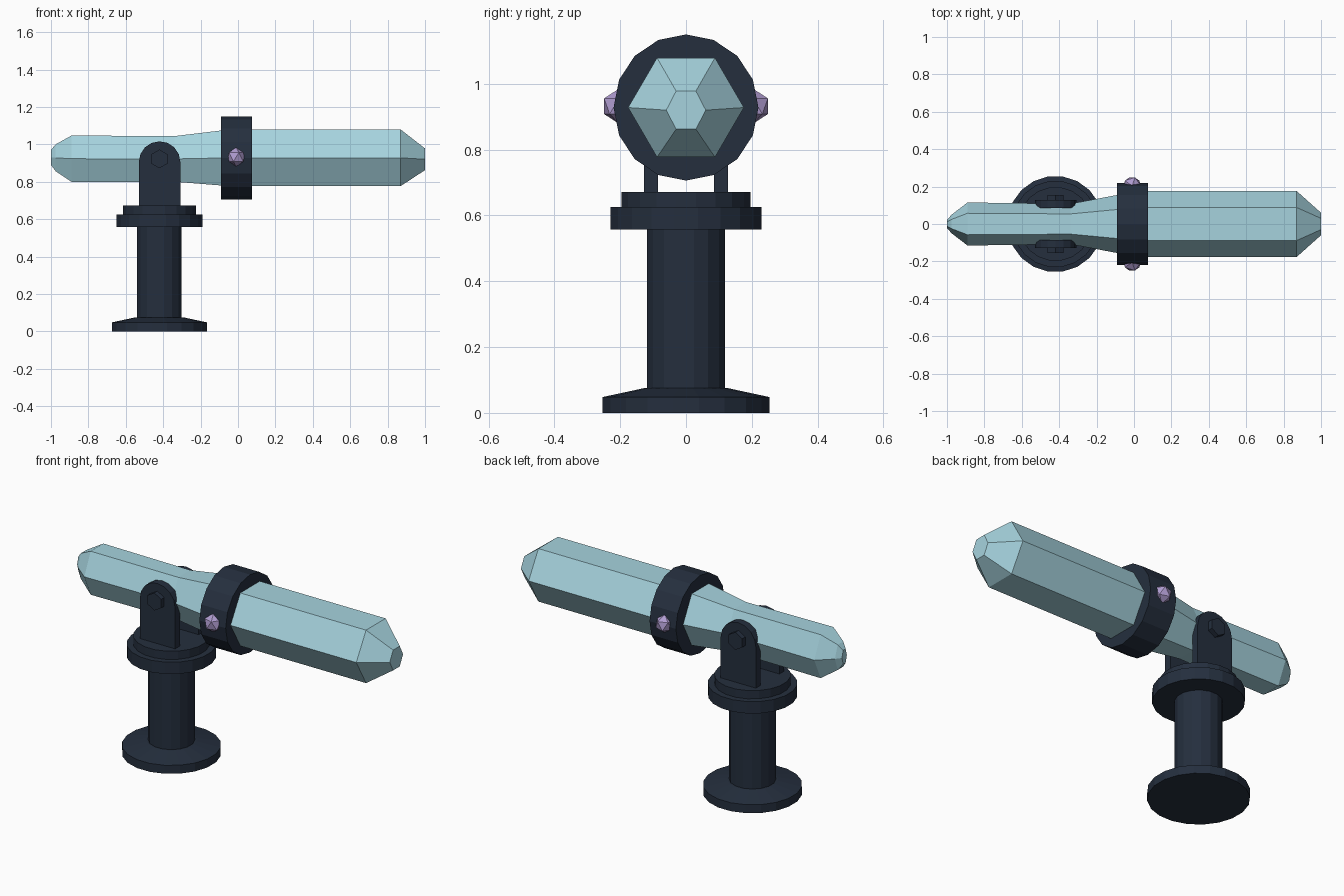
import bpy, bmesh, math
from mathutils import Matrix

if "Cube" in bpy.data.objects:
    bpy.data.objects.remove(bpy.data.objects["Cube"])


def material(name, rgb):
    m = bpy.data.materials.new(name)
    m.diffuse_color = (*rgb, 1)
    m.use_nodes = True
    m.node_tree.nodes["Principled BSDF"].inputs["Base Color"].default_value = m.diffuse_color
    return m


CRYSTAL = material("pale blue crystal", (0.38, 0.65, 0.73))
NAVY = material("dark navy metal", (0.018, 0.028, 0.048))
LILAC = material("lilac gem", (0.43, 0.33, 0.63))


def finish(name, bm, mat):
    bmesh.ops.recalc_face_normals(bm, faces=bm.faces)
    me = bpy.data.meshes.new(name)
    bm.to_mesh(me)
    bm.free()
    me.materials.append(mat)
    ob = bpy.data.objects.new(name, me)
    bpy.context.collection.objects.link(ob)
    return ob


def loft(name, loops, mat):
    """Skin a list of equal-length point loops and cap both ends."""
    bm = bmesh.new()
    rows = [[bm.verts.new(p) for p in loop] for loop in loops]
    n = len(rows[0])
    for a, b in zip(rows, rows[1:]):
        for i in range(n):
            j = (i + 1) % n
            bm.faces.new((a[i], a[j], b[j], b[i]))
    bm.faces.new(rows[0])
    bm.faces.new(rows[-1])
    return finish(name, bm, mat)


def turned(name, profile, sides, mat, x=-0.42):
    """Upright turned part from (radius, z) pairs."""
    angles = [2 * math.pi * (i + 0.5) / sides for i in range(sides)]
    return loft(name, [[(x + r * math.cos(a), r * math.sin(a), z) for a in angles]
                       for r, z in profile], mat)


# Crystal barrel: hexagonal sections (x, half width, half height, centre z)
sections = [(-1.0, 0.022, 0.04, 0.93), (-0.975, 0.05, 0.072, 0.928),
            (-0.89, 0.115, 0.124, 0.923), (-0.34, 0.108, 0.122, 0.922),
            (-0.09, 0.155, 0.147, 0.927), (0.08, 0.176, 0.151, 0.928),
            (0.87, 0.176, 0.151, 0.928), (1.0, 0.06, 0.058, 0.92)]
hexagon = [(math.cos(math.pi * i / 3), math.sin(math.pi * i / 3) / math.sin(math.pi / 3))
           for i in range(6)]
loft("crystal_barrel", [[(x, w * c, z + h * s) for c, s in hexagon]
                        for x, w, h, z in sections], CRYSTAL)

# Collar around the barrel
ring = [(math.cos(math.pi * i / 8), math.sin(math.pi * i / 8)) for i in range(16)]
loft("collar", [[(x, 0.22 * c, 0.928 + 0.222 * s) for c, s in ring]
                for x in (-0.09, 0.076)], NAVY)

# Stand
turned("base_foot", [(0.257, 0), (0.257, 0.048), (0.13, 0.075)], 20, NAVY)
turned("column", [(0.121, 0.06), (0.121, 0.57)], 16, NAVY)
turned("flange", [(0.232, 0.557), (0.232, 0.625)], 20, NAVY)
turned("turntable", [(0.198, 0.62), (0.198, 0.672)], 20, NAVY)

for side, label in ((-1, "front"), (1, "back")):
    # Yoke arm with a rounded top
    outline = [(-0.53, 0.66), (-0.308, 0.66)]
    outline += [(-0.419 + 0.111 * math.cos(math.pi * i / 8),
                 0.905 + 0.111 * math.sin(math.pi * i / 8)) for i in range(9)]
    loft(label + "_yoke_arm", [[(x, side * y, z) for x, z in outline]
                               for y in (0.085, 0.127)], NAVY)
    # Hexagonal pivot bolt
    bolt = [(-0.42 + 0.05 * math.sin(math.pi * i / 3),
             0.922 + 0.05 * math.cos(math.pi * i / 3)) for i in range(6)]
    loft(label + "_pivot_bolt", [[(x, side * y, z) for x, z in bolt]
                                 for y in (0.12, 0.155)], NAVY)
    # Faceted gem on the collar
    bm = bmesh.new()
    bmesh.ops.create_icosphere(bm, subdivisions=1, radius=0.053)
    bmesh.ops.transform(bm, verts=bm.verts,
                        matrix=Matrix.Translation((-0.01, side * 0.204, 0.932)))
    finish(label + "_gem", bm, LILAC)
